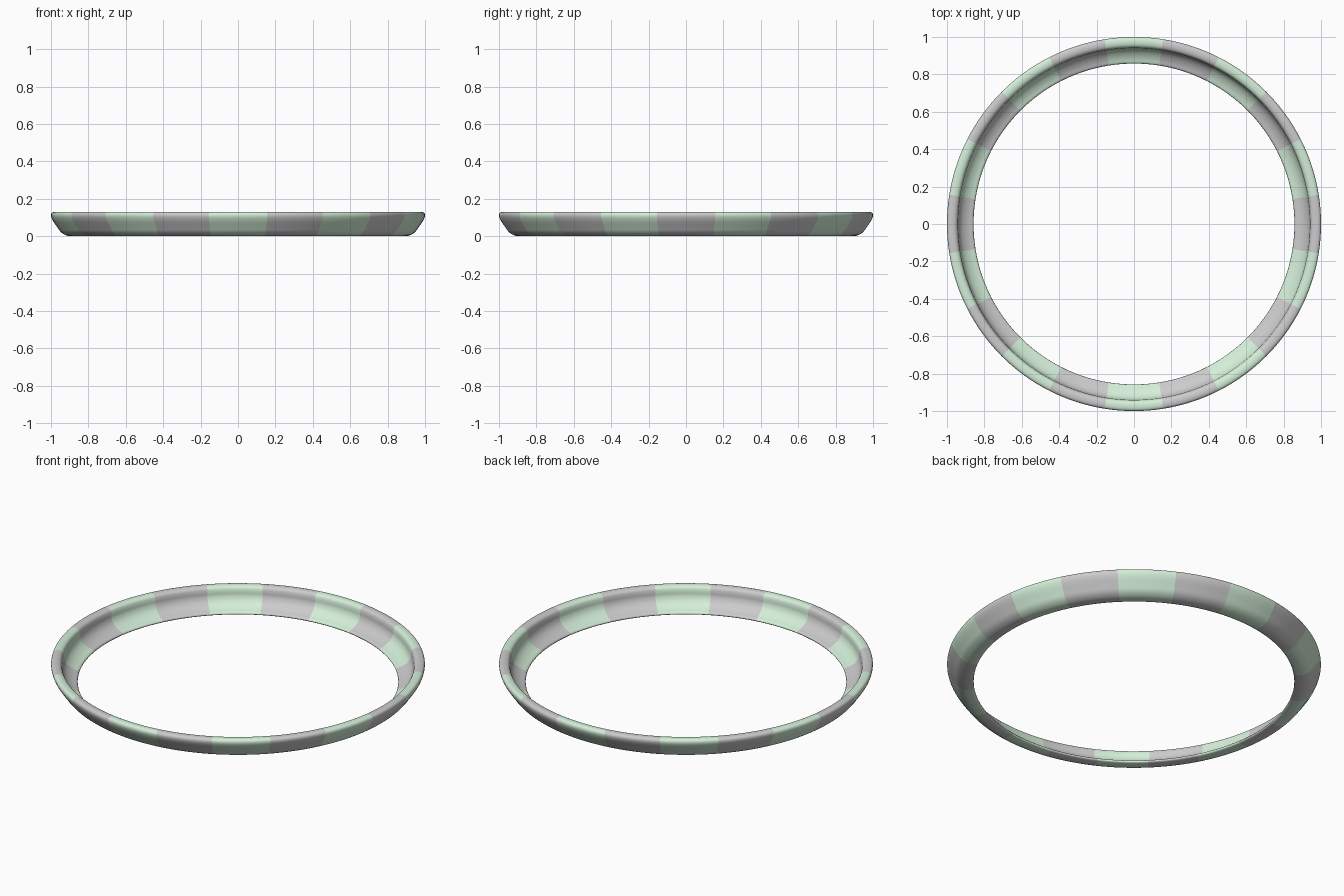
import bpy, bmesh, math
from mathutils import Vector

if "Cube" in bpy.data.objects:
    bpy.data.objects.remove(bpy.data.objects["Cube"])

SECTORS = 20      # alternating colour bands around the ring
STEPS = 8         # mesh steps per band

# cross-section (radius, height): flared outer wall, rounded rim, concave inner channel
PROFILE = [(0.86, 0.004), (0.885, 0.0), (0.915, 0.003), (0.945, 0.02), (0.966, 0.048),
           (0.99, 0.083), (1.0, 0.108), (0.996, 0.124), (0.982, 0.13), (0.962, 0.129),
           (0.947, 0.12), (0.941, 0.10), (0.939, 0.08), (0.929, 0.057), (0.91, 0.038),
           (0.885, 0.024), (0.862, 0.016)]


def smooth_loop(points, n=3):
    """Closed Catmull-Rom curve through the points."""
    pts = [Vector(p) for p in points]
    out = []
    for i in range(len(pts)):
        a, b, c, d = (pts[(i + k) % len(pts)] for k in (-1, 0, 1, 2))
        for j in range(n):
            t = j / n
            out.append(0.5 * (2 * b + (c - a) * t + (2 * a - 5 * b + 4 * c - d) * t ** 2
                              + (3 * b - a - 3 * c + d) * t ** 3))
    return out


def make_bands(name, first, material=None):
    """Sweep every second band of the ring, starting with index first (0 = front centre)."""
    bm = bmesh.new()
    section = smooth_loop(PROFILE)
    width = 2 * math.pi / SECTORS
    for s in range(first, SECTORS, 2):
        rings = []
        for k in range(STEPS + 1):
            a = -math.pi / 2 + (s - 0.5 + k / STEPS) * width
            rings.append([bm.verts.new((p.x * math.cos(a), p.x * math.sin(a), max(p.y, 0)))
                          for p in section])
        for r0, r1 in zip(rings, rings[1:]):
            for i in range(len(section)):
                j = (i + 1) % len(section)
                bm.faces.new((r0[i], r1[i], r1[j], r0[j])).smooth = True
    # outward normals: the underside of the ring must face down
    bm.normal_update()
    low = min(bm.faces, key=lambda f: f.calc_center_median().z)
    if low.normal.z > 0:
        bmesh.ops.reverse_faces(bm, faces=bm.faces[:])
    mesh = bpy.data.meshes.new(name)
    bm.to_mesh(mesh)
    bm.free()
    if material:
        mesh.materials.append(material)
    obj = bpy.data.objects.new(name, mesh)
    bpy.context.collection.objects.link(obj)
    return obj


green = bpy.data.materials.new("pale_green")
green.diffuse_color = (0.66, 0.86, 0.69, 1)
green.use_nodes = True
green.node_tree.nodes["Principled BSDF"].inputs["Base Color"].default_value = green.diffuse_color

make_bands("green_ring_bands", 0, green)
make_bands("grey_ring_bands", 1)
